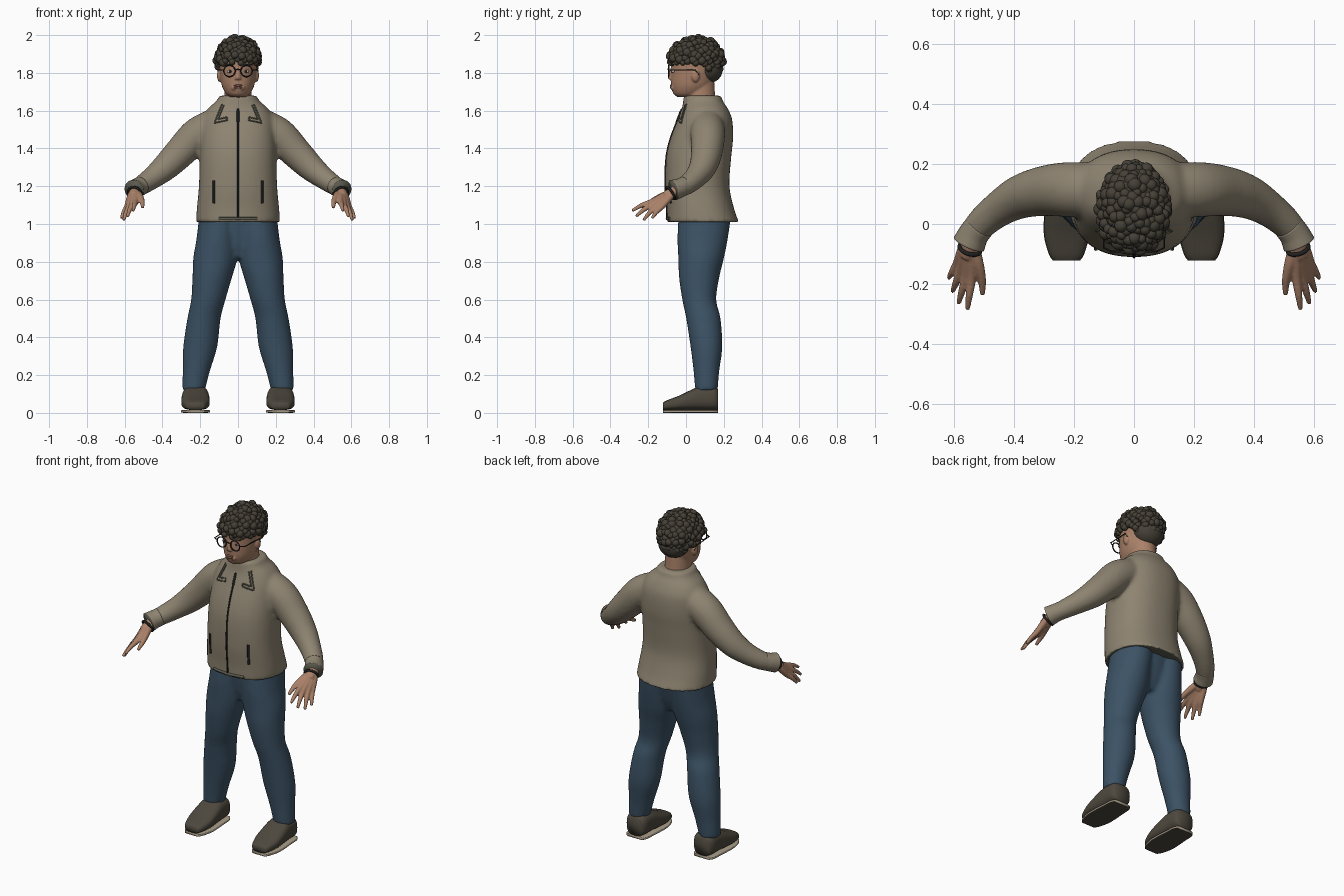
import bpy, bmesh, math, random
from mathutils import Vector, Matrix
from mathutils.bvhtree import BVHTree

if "Cube" in bpy.data.objects:
    bpy.data.objects.remove(bpy.data.objects["Cube"])
random.seed(4)
X, Y, Z = Vector((1, 0, 0)), Vector((0, 1, 0)), Vector((0, 0, 1))


def material(name, r, g, b):
    m = bpy.data.materials.new(name)
    m.use_nodes = True
    m.diffuse_color = (r, g, b, 1)
    bsdf = m.node_tree.nodes["Principled BSDF"]
    bsdf.inputs["Base Color"].default_value = (r, g, b, 1)
    bsdf.inputs["Roughness"].default_value = .8
    return m


CLOTH = material("jacket_khaki", .27, .23, .165)
LINING = material("lining_grey_green", .1, .1, .075)
DENIM = material("denim_blue", .045, .085, .13)
SKIN = material("skin", .4, .22, .14)
LIPS = material("lip_brown", .26, .11, .08)
HAIR = material("hair_dark", .06, .052, .038)
SHOE = material("shoe_brown", .075, .065, .048)
SOLE = material("sole_tan", .4, .34, .25)
METAL = material("trim_black", .015, .015, .015)
EYE = material("eye_white", .55, .5, .45)


def finish(name, bm, *mats):
    bmesh.ops.recalc_face_normals(bm, faces=bm.faces)
    mesh = bpy.data.meshes.new(name)
    bm.to_mesh(mesh)
    bm.free()
    for m in mats:
        mesh.materials.append(m)
    mesh.shade_smooth()
    ob = bpy.data.objects.new(name, mesh)
    bpy.context.collection.objects.link(ob)
    return ob


def spline(rows, steps=5):
    """Catmull-Rom interpolation through rows of numbers."""
    pts = [Vector(r) for r in rows]
    out = []
    for i in range(len(pts) - 1):
        a, b, c, d = pts[max(i - 1, 0)], pts[i], pts[i + 1], pts[min(i + 2, len(pts) - 1)]
        for k in range(steps):
            t = k / steps
            out.append(b + (c - a) * (t / 2) + (a * 2 - b * 5 + c * 4 - d) * (t * t / 2)
                       + (b * 3 - a - c * 3 + d) * (t ** 3 / 2))
    return out + [pts[-1]]


def tube(bm, rows, frame=None, side=1, power=2.0, sides=32):
    """Loft rows of (x, y, z, radius, radius) into a capped skin."""
    rows = spline([(r[0] * side, *r[1:], r[-1])[:5] for r in rows])
    rings = []
    for i, r in enumerate(rows):
        c = Vector(r[:3])
        if frame:
            u, v = frame
        else:
            t = Vector(rows[min(i + 1, len(rows) - 1)][:3]) - Vector(rows[max(i - 1, 0)][:3])
            u = t.cross(Z).normalized()
            v = u.cross(t).normalized()
        ring = []
        for k in range(sides):
            a = math.tau * k / sides
            p, q = (math.copysign(abs(w) ** (2 / power), w) for w in (math.cos(a), math.sin(a)))
            ring.append(bm.verts.new(c + u * (p * r[3]) + v * (q * r[4])))
        rings.append(ring)
    for a, b in zip(rings, rings[1:]):
        for k in range(sides):
            j = (k + 1) % sides
            bm.faces.new((a[k], a[j], b[j], b[k]))
    bm.faces.new(rings[0])
    return bm.faces.new(rings[-1])


def fuse(ob, voxel, rounds):
    """Merge overlapping volumes into one smooth skin."""
    rem = ob.modifiers.new("fuse", "REMESH")
    rem.mode, rem.voxel_size = "VOXEL", voxel
    smo = ob.modifiers.new("soften", "SMOOTH")
    smo.factor, smo.iterations = .5, rounds
    dg = bpy.context.evaluated_depsgraph_get()
    mesh = bpy.data.meshes.new_from_object(ob.evaluated_get(dg))
    mats = list(ob.data.materials)
    ob.modifiers.clear()
    ob.data = mesh
    mesh.materials.clear()
    for m in mats:
        mesh.materials.append(m)
    mesh.shade_smooth()
    return ob


def ball(bm, center, size, detail=3):
    m = Matrix.Translation(center) @ Matrix.Diagonal((*size, 1))
    bmesh.ops.create_icosphere(bm, subdivisions=detail, radius=1, matrix=m)


def wire(name, pts, radius, mat, closed=False):
    cu = bpy.data.curves.new(name, "CURVE")
    cu.dimensions, cu.bevel_depth, cu.bevel_resolution = "3D", radius, 2
    sp = cu.splines.new("POLY")
    sp.points.add(len(pts) - 1)
    for p, co in zip(sp.points, pts):
        p.co = (*co, 1)
    sp.use_cyclic_u, cu.use_fill_caps = closed, True
    cu.materials.append(mat)
    ob = bpy.data.objects.new(name, cu)
    bpy.context.collection.objects.link(ob)


def circle(center, u, v, r):
    return [Vector(center) + (u * math.cos(a) + v * math.sin(a)) * r
            for a in (math.tau * k / 32 for k in range(32))]


# Jacket: trunk and sleeves fused, with a dark lining under the hem
bm = bmesh.new()
tube(bm, [(0, .09, 1.01, .222, .19), (0, .077, 1.08, .218, .178), (0, .06, 1.2, .207, .17),
          (0, .067, 1.35, .203, .172), (0, .083, 1.45, .2, .166), (0, .1, 1.55, .19, .145),
          (0, .1, 1.61, .16, .122), (0, .09, 1.65, .115, .105), (0, .088, 1.68, .1, .1)],
     (X, Y), power=2.3, sides=48)
for s in (1, -1):
    tube(bm, [(.1, .11, 1.53, .09), (.21, .115, 1.475, .092), (.3, .11, 1.385, .084),
              (.38, .09, 1.305, .073), (.45, .05, 1.247, .06), (.51, .0, 1.205, .052),
              (.54, -.04, 1.187, .046)], side=s)
jacket = fuse(finish("jacket", bm, CLOTH, LINING), .011, 6)
for f in jacket.data.polygons:
    if f.center.z < 1.03 and f.normal.z < -.8:
        f.material_index = 1

# Pants: two legs and the hips
bm = bmesh.new()
for s in (1, -1):
    tube(bm, [(.235, .108, .12, .06, .06), (.221, .108, .22, .072, .068), (.2, .108, .35, .09, .084),
              (.18, .092, .5, .088, .091), (.157, .07, .6, .091, .09), (.136, .07, .72, .105, .107),
              (.12, .08, .82, .117, .121), (.11, .088, .92, .11, .133), (.1, .1, 1.05, .105, .14)],
         (X, Y), s)
tube(bm, [(0, .085, .82, .12, .07), (0, .09, .9, .17, .1), (0, .1, 1.05, .19, .13)], (X, Y))
fuse(finish("pants", bm, DENIM), .011, 4)

# Neck and head with nose and ears
bm = bmesh.new()
tube(bm, [(0, .085, 1.6, .078, .08), (0, .075, 1.67, .072, .08), (0, .07, 1.75, .07, .08)], (X, Y))
tube(bm, [(0, .01, 1.672, .04, .055), (0, .015, 1.69, .064, .082), (0, .028, 1.73, .085, .107),
          (0, .036, 1.78, .094, .117), (0, .042, 1.83, .098, .122), (0, .045, 1.88, .1, .122),
          (0, .05, 1.94, .083, .1), (0, .05, 1.97, .04, .05)], (X, Y))
tube(bm, [(0, -.074, 1.765, .02, .017), (0, -.078, 1.778, .016, .018), (0, -.072, 1.82, .009, .012)], (X, Y))
for s in (1, -1):
    ball(bm, (s * .097, .05, 1.785), (.014, .022, .034))
    ball(bm, (s * .02, -.07, 1.722), (.016, .012, .014))
fuse(finish("head", bm, SKIN), .005, 3)

# Lips, eyes and brows
bm = bmesh.new()
for z in (1.722, 1.733):
    ball(bm, (0, -.078, z), (.026, .008, .006), 2)
finish("lips", bm, LIPS)
eyes, pupils, brows = bmesh.new(), bmesh.new(), bmesh.new()
for s in (1, -1):
    ball(eyes, (s * .042, -.067, 1.808), (.016, .008, .008), 2)
    ball(pupils, (s * .042, -.073, 1.808), (.007, .004, .007), 2)
    ball(brows, (s * .045, -.07, 1.842), (.026, .008, .006), 2)
finish("eyes", eyes, EYE)
finish("pupils", pupils, METAL)
finish("eyebrows", brows, HAIR)

# Curly hair: soft masses covered in curls, longer at the nape
bm = bmesh.new()
ball(bm, (0, .06, 1.89), (.108, .135, .095))
ball(bm, (0, .12, 1.82), (.088, .075, .075))
count = 260
for i in range(count):
    h = 1 - 2 * (i + .5) / count
    a = i * 2.39996
    w = math.sqrt(1 - h * h)
    p = Vector((.109 * w * math.cos(a), .053 + .137 * w * math.sin(a), 1.868 + .113 * h))
    limit = 1.85 if p.y < .06 else 1.85 - (p.y - .06) * .9
    if p.z > limit:
        p += Vector([random.uniform(-.006, .006) for _ in range(3)])
        r = random.uniform(.015, .024)
        ball(bm, p, (r, r, r))
finish("curly_hair", bm, HAIR)

# Round glasses
for s, tag in ((1, "left"), (-1, "right")):
    wire("glasses_rim_" + tag, circle((s * .045, -.092, 1.81), X, Z, .03), .0035, METAL, True)
    wire("glasses_arm_" + tag, [(s * .074, -.092, 1.815), (s * .1, -.08, 1.816),
                                (s * .106, .05, 1.815), (s * .104, .068, 1.79)], .003, METAL)
wire("glasses_bridge", [(-.016, -.092, 1.815), (0, -.096, 1.82), (.016, -.092, 1.815)], .003, METAL)

# Hands, cuffs, bracelets and shoes
fingers = [((.542, -.18, 1.118), (.555, -.285, 1.07)), ((.56, -.175, 1.105), (.585, -.265, 1.04)),
           ((.577, -.155, 1.095), (.605, -.225, 1.02)), ((.588, -.13, 1.09), (.618, -.18, 1.03))]
for s, tag in ((1, "left"), (-1, "right")):
    bm = bmesh.new()
    wrist = Vector((.54, -.055, 1.178))
    tube(bm, [(.535, -.03, 1.188, .03), (.547, -.075, 1.165, .029), (.555, -.11, 1.145, .026)], side=s, sides=16)
    for k, (knuckle, tip) in enumerate(fingers):
        knuckle, tip = Vector(knuckle), Vector(tip)
        root = wrist + X * (.006 * k)
        mid = knuckle.lerp(tip, .55) + Z * .006
        tube(bm, [(*root, .018), (*root.lerp(knuckle, .5), .019), (*knuckle, .016),
                  (*mid, .0125), (*tip, .008)], side=s, sides=12)
    tube(bm, [(.535, -.075, 1.165, .02), (.52, -.13, 1.145, .019), (.507, -.185, 1.118, .014),
              (.505, -.235, 1.088, .009)], side=s, sides=12)
    fuse(finish("hand_" + tag, bm, SKIN), .005, 3)

    bm = bmesh.new()
    end = tube(bm, [(.515, -.008, 1.202, .05), (.535, -.035, 1.19, .051), (.55, -.066, 1.18, .055)], side=s)
    end.material_index = 1
    end.smooth = False
    finish("cuff_" + tag, bm, CLOTH, LINING)
    axis = Vector((s * .25, -.8, -.5)).normalized()
    u = axis.cross(Z).normalized()
    wire("bracelet_" + tag, circle((s * .547, -.082, 1.164), u, axis.cross(u), .036), .007, METAL, True)

    bm = bmesh.new()
    profile = [(-.122, .044, .05), (-.1, .058, .062), (-.04, .074, .085), (.03, .074, .118),
               (.08, .07, .137), (.145, .066, .135), (.17, .052, .12)]
    tube(bm, [(.225, y, .01 + h / 2, w, h / 2 - .005) for y, w, h in profile], (X, Z), s, 2.8)
    finish("shoe_" + tag, bm, SHOE)
    bm = bmesh.new()
    tube(bm, [(.225, y, .008, w + .001, .008) for y, w, h in profile], (X, Z), s, 6)
    for f in bm.faces:
        f.normal_update()
        if f.calc_center_median().z < .004:
            f.material_index = 1
    finish("sole_" + tag, bm, SOLE, SHOE)

# Trim lines laid on the jacket front
skin = BVHTree.FromPolygons([v.co for v in jacket.data.vertices], [p.vertices for p in jacket.data.polygons])


def seam(name, corners, radius, mat=METAL):
    pts = []
    for (x, z), (p, q) in zip(corners, corners[1:]):
        for k in range(13):
            hit = skin.ray_cast(Vector((x + (p - x) * k / 12, -2, z + (q - z) * k / 12)), Y)[0]
            if hit:
                pts.append(hit)
    wire(name, pts, radius, mat)


seam("zipper", [(0, 1.03), (0, 1.61)], .005)
seam("zipper_pull", [(0, 1.54), (0, 1.6)], .007)
seam("hem_tab", [(-.1, 1.028), (.1, 1.028)], .008, LINING)
for s, tag in ((1, "left"), (-1, "right")):
    seam("pocket_" + tag, [(s * .127, 1.11), (s * .127, 1.23)], .007)
    seam("lapel_edge_" + tag, [(s * .085, 1.635), (s * .125, 1.535), (s * .055, 1.55), (s * .06, 1.565),
                               (s * .105, 1.555), (s * .075, 1.63)], .004, LINING)
